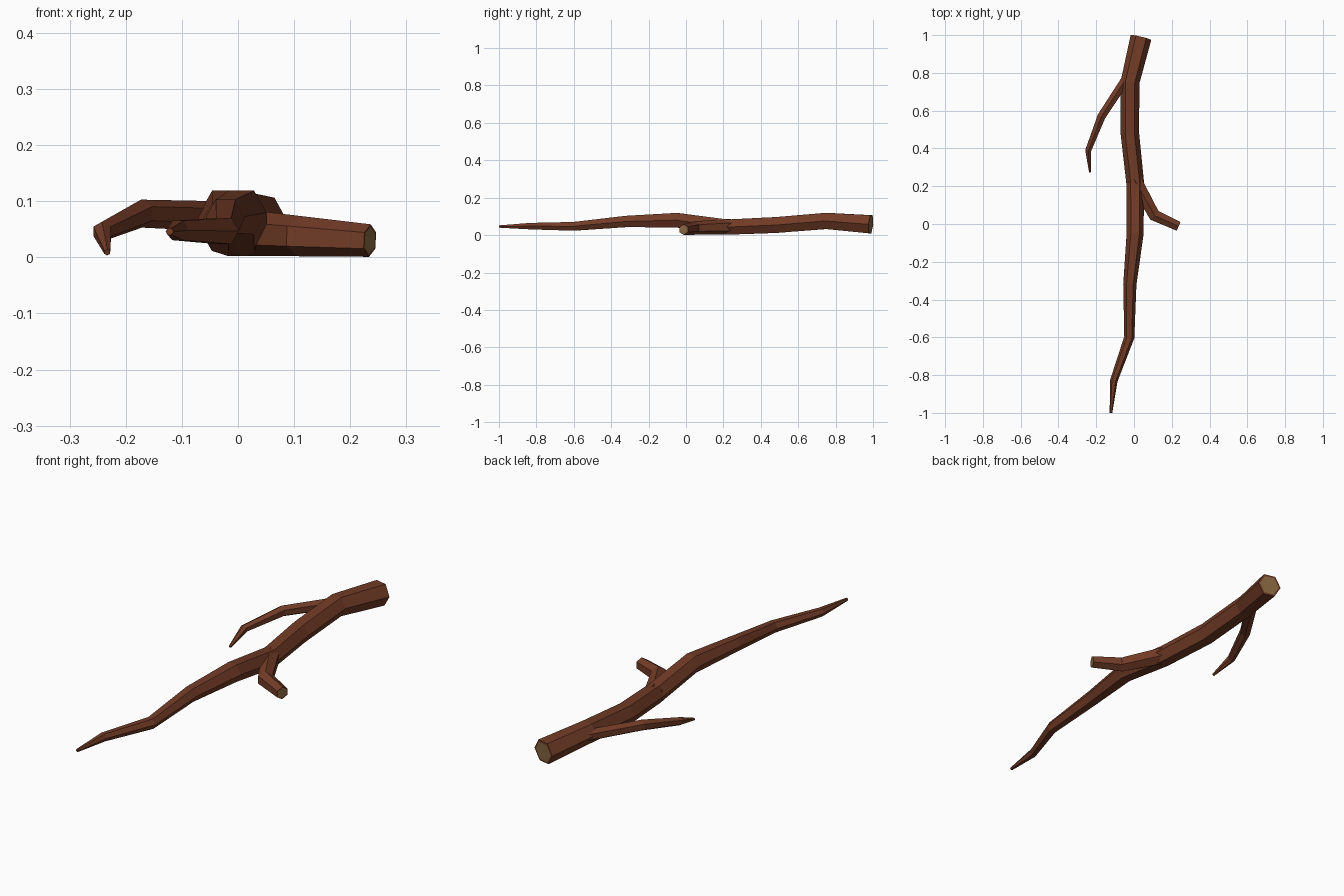
import bpy, bmesh
from math import sin, cos, pi
from mathutils import Vector

if "Cube" in bpy.data.objects:
    bpy.data.objects.remove(bpy.data.objects["Cube"])


def material(name, color):
    m = bpy.data.materials.new(name)
    m.diffuse_color = (*color, 1)
    m.use_nodes = True
    m.node_tree.nodes["Principled BSDF"].inputs["Base Color"].default_value = m.diffuse_color
    return m


bark = material("bark", (0.17, 0.045, 0.02))
wood = material("cut_wood", (0.26, 0.145, 0.055))


def limb(name, path, turn, cut_start=False, cut_end=False):
    """Six-sided tapering tube through (x, y, z, radius) points."""
    pts = [Vector(p[:3]) for p in path]
    bm = bmesh.new()
    rings = []
    for i, p in enumerate(pts):
        a = (p - pts[i - 1]).normalized() if i > 0 else Vector()
        b = (pts[i + 1] - p).normalized() if i < len(pts) - 1 else Vector()
        t = (a + b).normalized()
        side = t.cross(Vector((0, 0, 1))).normalized()
        up = side.cross(t)
        r = path[i][3]
        rings.append([bm.verts.new(p + r * (side * cos(turn + k * pi / 3) + up * sin(turn + k * pi / 3)))
                      for k in range(6)])
    for r0, r1 in zip(rings, rings[1:]):
        for k in range(6):
            j = (k + 1) % 6
            bm.faces.new((r0[k], r0[j], r1[j], r1[k]))
    start = bm.faces.new(rings[0])
    end = bm.faces.new(rings[-1])
    bmesh.ops.recalc_face_normals(bm, faces=bm.faces[:])
    # pale sawn ends inside a bark rim
    for face, cut in ((start, cut_start), (end, cut_end)):
        if cut:
            bmesh.ops.inset_region(bm, faces=[face], thickness=path[0 if face is start else -1][3] * 0.17)
            face.material_index = 1
    me = bpy.data.meshes.new(name)
    bm.to_mesh(me)
    bm.free()
    me.materials.append(bark)
    me.materials.append(wood)
    ob = bpy.data.objects.new(name, me)
    bpy.context.collection.objects.link(ob)


# Main branch, thick sawn end at the back, pointed at the front
limb("main_branch", [
    (0.037, 0.988, 0.058, 0.056), (-0.021, 0.75, 0.076, 0.050),
    (-0.022, 0.48, 0.054, 0.049), (0.006, 0.22, 0.043, 0.047),
    (0.006, -0.05, 0.080, 0.045), (-0.022, -0.32, 0.073, 0.035),
    (-0.025, -0.60, 0.047, 0.027), (-0.107, -0.83, 0.048, 0.020),
    (-0.122, -1.0, 0.046, 0.007)], 0, cut_start=True)

# Short sawn stub on the right
limb("side_stub", [
    (0.0, 0.24, 0.045, 0.042), (0.108, 0.046, 0.038, 0.036),
    (0.235, -0.012, 0.030, 0.029)], pi / 6, cut_end=True)

# Thin twig on the left
limb("side_twig", [
    (-0.028, 0.79, 0.073, 0.027), (-0.172, 0.57, 0.078, 0.025),
    (-0.242, 0.39, 0.046, 0.018), (-0.233, 0.275, 0.009, 0.006)], pi / 6)
